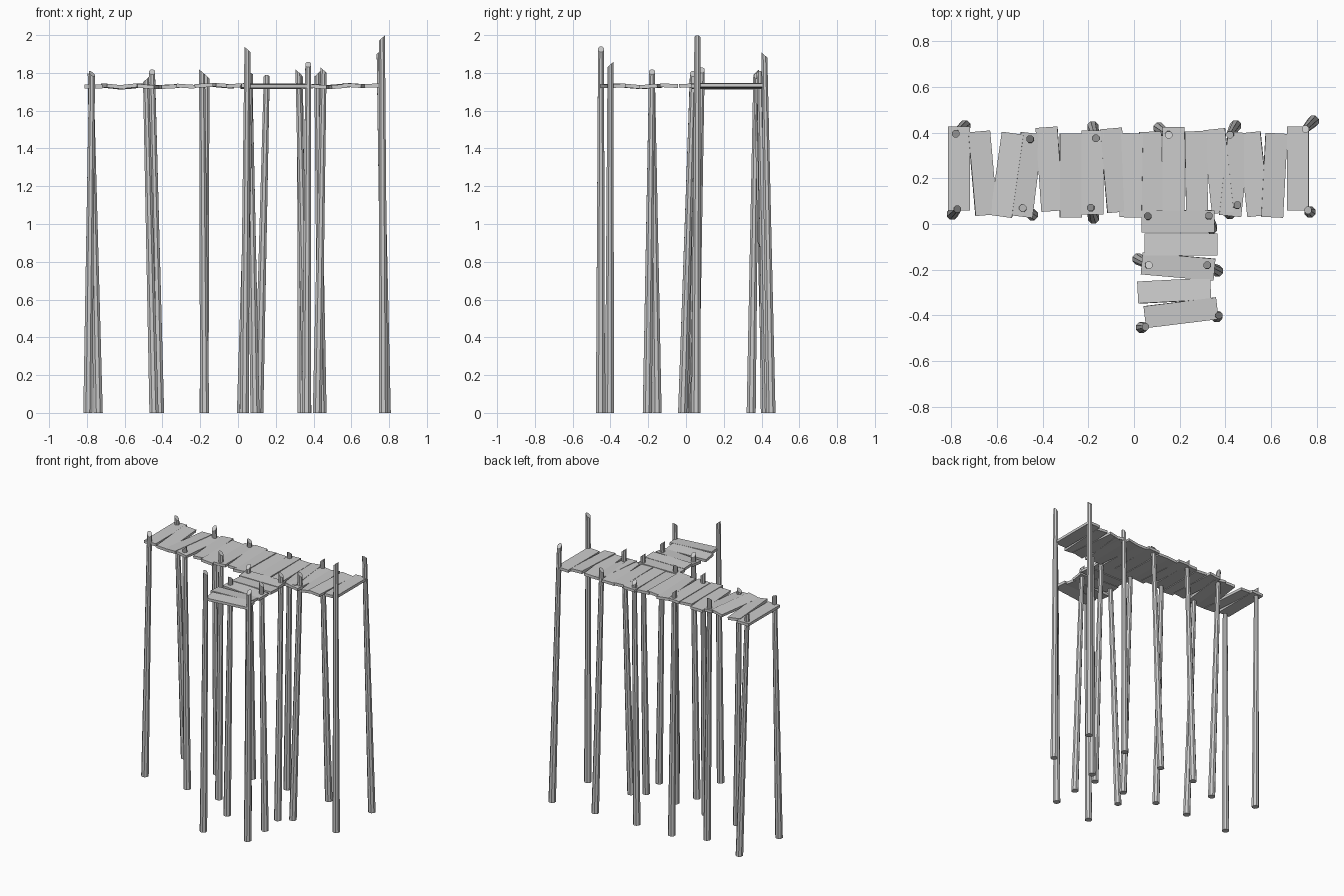
import bpy, bmesh, math, random
from mathutils import Matrix, Vector

if "Cube" in bpy.data.objects:
    bpy.data.objects.remove(bpy.data.objects["Cube"])

random.seed(4)
DECK_Z = 1.73


def finish(bm, name):
    bmesh.ops.recalc_face_normals(bm, faces=bm.faces)
    mesh = bpy.data.meshes.new(name)
    bm.to_mesh(mesh)
    bm.free()
    obj = bpy.data.objects.new(name, mesh)
    bpy.context.collection.objects.link(obj)
    return obj


def post(name, base, top, height, high_dir, sides=8, r0=0.026, r1=0.017):
    """Leaning tapered pile with a slanted top, highest towards high_dir (degrees)."""
    bm = bmesh.new()
    a = math.radians(high_dir)
    high = Vector((math.cos(a), math.sin(a)))
    rings = []
    for (cx, cy), r, z in ((base, r0, 0), (top, r1, height)):
        ring = []
        for i in range(sides):
            t = 2 * math.pi * (i + 0.5) / sides
            off = Vector((math.cos(t), math.sin(t))) * r
            slant = (off.dot(high) - r1) * 0.9 if z else 0
            ring.append(bm.verts.new((cx + off.x, cy + off.y, z + slant)))
        rings.append(ring)
    bm.faces.new(rings[0])
    bm.faces.new(rings[1])
    for i in range(sides):
        j = (i + 1) % sides
        bm.faces.new((rings[0][i], rings[0][j], rings[1][j], rings[1][i]))
    return finish(bm, name)


def plank(name, x, y, sx, sy, yaw, roll_axis, roll):
    bm = bmesh.new()
    bmesh.ops.create_cube(bm, size=1)
    bmesh.ops.scale(bm, vec=(sx, sy, 0.02), verts=bm.verts)
    obj = finish(bm, name)
    obj.matrix_world = (Matrix.Translation((x, y, DECK_Z + random.uniform(-0.003, 0.004)))
                        @ Matrix.Rotation(math.radians(yaw), 4, 'Z')
                        @ Matrix.Rotation(math.radians(roll), 4, roll_axis))
    return obj


# Piles: base xy, top xy, top height, high side
posts = [
    # back row of the walkway
    ((-0.74, 0.43), (-0.78, 0.395), 1.80, 180),
    ((-0.415, 0.345), (-0.455, 0.372), 1.82, 90),
    ((-0.18, 0.425), (-0.167, 0.375), 1.80, 180),
    ((0.11, 0.42), (0.152, 0.39), 1.79, 270),
    ((0.445, 0.43), (0.42, 0.39), 1.81, 0),
    ((0.785, 0.45), (0.75, 0.415), 1.91, 270),
    # front row of the walkway
    ((-0.795, 0.043), (-0.773, 0.065), 1.81, 135),
    ((-0.445, 0.04), (-0.487, 0.07), 1.78, 0),
    ((-0.177, 0.027), (-0.19, 0.072), 1.82, 180),
    ((0.09, -0.01), (0.06, 0.035), 1.80, 90),
    ((0.42, 0.045), (0.453, 0.083), 1.83, 180),
    ((0.77, 0.053), (0.762, 0.06), 2.00, 0),
    # piles of the branch pier
    ((0.34, -0.018), (0.328, 0.037), 1.81, 180),
    ((0.018, -0.153), (0.065, -0.18), 1.80, 270),
    ((0.365, -0.205), (0.32, -0.18), 1.82, 180),
    ((0.033, -0.453), (0.05, -0.45), 1.94, 180),
    ((0.362, -0.405), (0.372, -0.40), 1.86, 90),
]
for i, p in enumerate(posts):
    post(f"support_post_{i + 1}", *p)

# Walkway planks: centre x, centre y, yaw, roll
walkway = [
    (-0.765, 0.243, 0, 0), (-0.662, 0.222, 5, 6), (-0.556, 0.215, -8, -6),
    (-0.470, 0.215, -7, 5), (-0.370, 0.240, 4, -3), (-0.277, 0.212, 0, 4),
    (-0.181, 0.225, 0, -3), (-0.085, 0.235, 5, 5), (-0.011, 0.213, -1, -4),
    (0.077, 0.220, 2, 3), (0.173, 0.240, 0, -2), (0.273, 0.222, 1, 2),
    (0.370, 0.232, 6, -4), (0.440, 0.218, -6, 4), (0.525, 0.218, 6, -5),
    (0.614, 0.213, -3, 4), (0.717, 0.243, 0, -2),
]
for i, (x, y, yaw, roll) in enumerate(walkway):
    plank(f"walkway_plank_{i + 1}", x, y, 0.096, 0.368, yaw, 'Y', roll)

# Branch pier planks
branch = [
    (0.193, 0.012, 0, 2), (0.206, -0.090, 0, -3), (0.193, -0.186, -5, 4),
    (0.176, -0.292, 3, -5), (0.206, -0.388, 7, 3),
]
for i, (x, y, yaw, roll) in enumerate(branch):
    plank(f"pier_plank_{i + 1}", x, y, 0.32, 0.096, yaw, 'X', roll)
